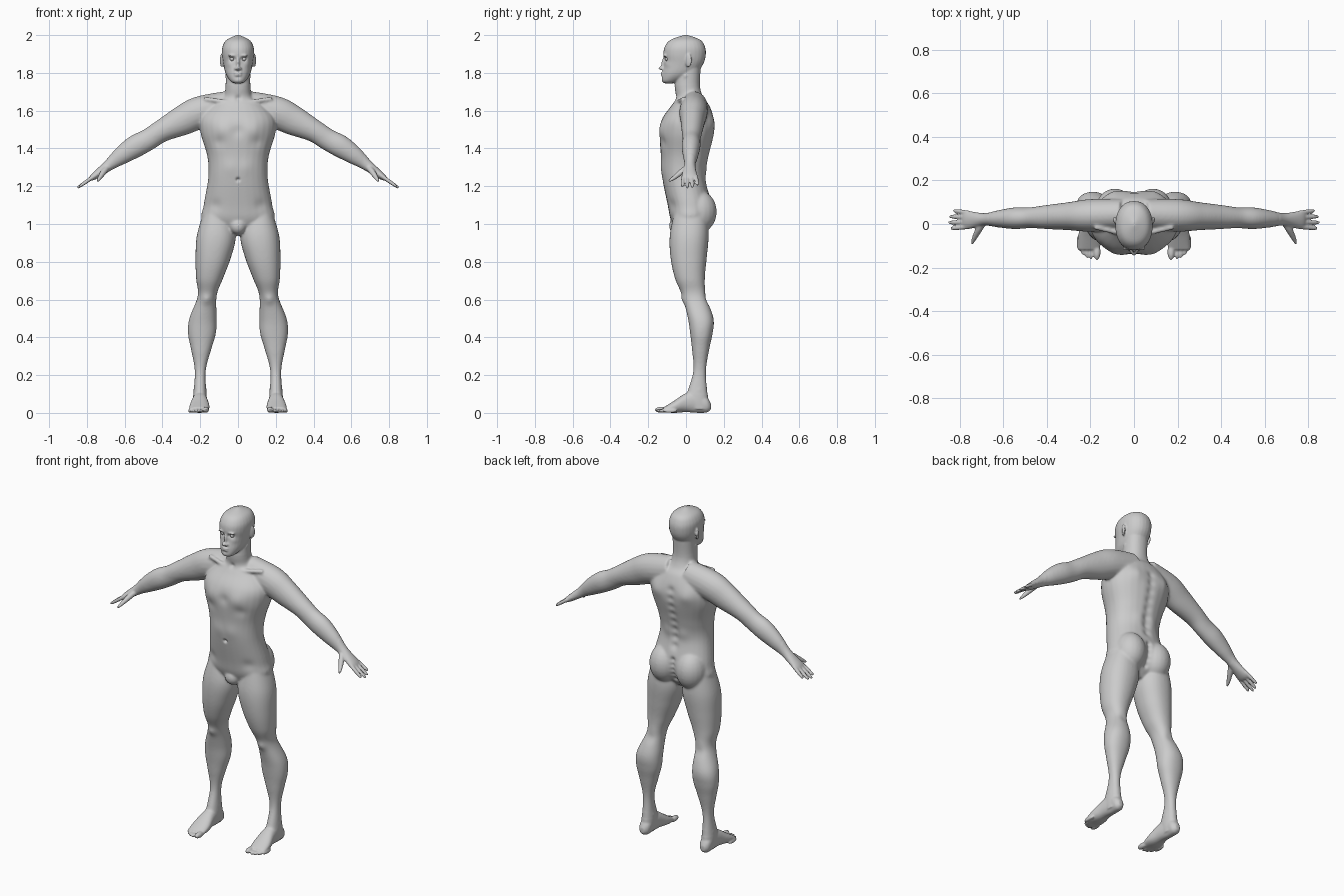
import bpy, bmesh, math
from mathutils import Vector, Matrix

if "Cube" in bpy.data.objects:
    bpy.data.objects.remove(bpy.data.objects["Cube"])

bm = bmesh.new()
X, Y, Z = Matrix.Identity(3)
BOTH = (1, -1)


def spline(rows, steps=6):
    """Catmull-Rom interpolation through rows of numbers."""
    out, last = [], len(rows) - 1
    for i in range(last):
        a, b, c, d = (rows[max(0, min(last, i + k))] for k in range(-1, 3))
        for s in range(steps):
            t = s / steps
            out.append([q + t / 2 * (r - p + t * (2 * p - 5 * q + 4 * r - w + t * (3 * (q - r) + w - p)))
                        for p, q, r, w in zip(a, b, c, d)])
    return out + [list(rows[-1])]


def loft(rings, power=2.2, n=28):
    """Closed skin over rings given as (centre, half axis u, half axis v)."""
    def f(v):
        return math.copysign(abs(v) ** (2 / power), v)
    angles = [k * math.tau / n for k in range(n)]
    loops = [[bm.verts.new(c + u * f(math.cos(a)) + v * f(math.sin(a))) for a in angles] for c, u, v in rings]
    for a, b in zip(loops, loops[1:]):
        for k in range(n):
            bm.faces.new((a[k], a[k - 1], b[k - 1], b[k]))
    bm.faces.new(loops[0])
    bm.faces.new(loops[-1][::-1])


def box_loft(rows, along, across, sides=BOTH):
    """Sections along one axis: position, x range, range on the other axis."""
    for s in sides:
        loft([(along * p + X * s * (a + b) / 2 + across * (c + d) / 2, X * (b - a) / 2, across * (d - c) / 2)
              for p, a, b, c, d in spline(rows)])


def stack(rows):
    """Centred horizontal sections: z, half width, front y, back y."""
    box_loft([(z, -w, w, a, b) for z, w, a, b in rows], Z, Y, (1,))


def tube(rows):
    """Mirrored limb along a path: x, y, z, thickness radius, y-wise radius."""
    rows = spline(rows)
    for s in BOTH:
        pts = [Vector((s * r[0], r[1], r[2])) for r in rows]
        rings = []
        for i, r in enumerate(rows):
            t = pts[min(i + 1, len(pts) - 1)] - pts[max(i - 1, 0)]
            u = t.cross(Y).normalized()
            rings.append((pts[i], u * r[3], u.cross(t).normalized() * r[4]))
        loft(rings, 2, 20)


def ball(x, y, z, rx, ry, rz, tilt=0):
    for s in BOTH if x else (1,):
        m = Matrix.Translation((s * x, y, z)) @ Matrix.Rotation(s * tilt, 4, 'Z') @ Matrix.Diagonal((rx, ry, rz, 1))
        bmesh.ops.create_uvsphere(bm, u_segments=20, v_segments=14, radius=1, matrix=m)


# torso and neck
stack([(.94, .04, -.04, .06), (1.02, .185, -.08, .12), (1.1, .182, -.097, .135), (1.25, .157, -.127, .104),
       (1.36, .163, -.133, .122), (1.48, .198, -.14, .15), (1.56, .197, -.125, .148), (1.63, .14, -.075, .122),
       (1.67, .079, -.054, .092), (1.73, .066, -.06, .074), (1.83, .065, -.05, .078)])
# head
stack([(1.745, .02, -.113, -.07), (1.757, .04, -.128, -.03), (1.795, .065, -.126, .05), (1.85, .078, -.116, .093),
       (1.9, .085, -.12, .105), (1.94, .082, -.112, .1), (1.975, .06, -.082, .076), (2, .008, -.012, .01)])
# nose, lips, brow, ears
ball(0, -.118, 1.846, .009, .013, .034)
ball(0, -.131, 1.825, .012, .015, .01)
ball(.012, -.123, 1.822, .009, .011, .008)
for z in (1.787, 1.799):
    ball(0, -.122, z, .023, .013, .006)
ball(.03, -.112, 1.891, .024, .011, .007)
ball(.086, .013, 1.866, .008, .02, .036, -.4)
# buttocks and pubic bulge
ball(.088, .07, 1.065, .088, .093, .112)
ball(0, -.05, .99, .045, .04, .045)

# legs
box_loft([(1.07, .05, .18, -.06, .11), (.94, .012, .218, -.086, .12), (.82, .038, .225, -.082, .11),
          (.71, .08, .222, -.058, .1), (.62, .113, .213, -.02, .107), (.5, .113, .258, .01, .146),
          (.42, .117, .265, .022, .141), (.34, .14, .25, .031, .124), (.22, .171, .229, .038, .106),
          (.08, .165, .238, 0, .117), (.02, .17, .236, .02, .125)], Z, Y)
# feet
box_loft([(.132, .19, .217, .018, .05), (.11, .171, .234, .002, .085), (.06, .167, .237, 0, .12),
          (0, .16, .244, .004, .105), (-.06, .151, .257, 0, .066), (-.118, .157, .256, .003, .03)], Y, Z)
# toes, shortening outwards
ball(.17, -.128, .0165, .0165, .038, .0165)
for k in range(4):
    ball(.197 + .0185 * k, -.125 + .0045 * k * k, .011, .011, .038, .011)
# ankle bones
ball(.201, .07, .12, .037, .017, .017)

# arms down to the palm, drifting forward with distance
tube([(x, .047 - .038 * x, z, r, ry) for x, z, r, ry in (
    (.05, 1.625, .08, .07), (.2, 1.591, .086, .075), (.295, 1.547, .079, .065), (.405, 1.492, .06, .055),
    (.475, 1.447, .058, .048), (.545, 1.41, .06, .05), (.62, 1.36, .048, .04), (.685, 1.31, .03, .029),
    (.76, 1.254, .019, .042), (.782, 1.238, .011, .038))])
# fingers
for i, length in enumerate((.083, .094, .089, .071)):
    tube([(.758 + length * k, -.013 + .0215 * i + (.006 * i - .008) * k, 1.256 - .7 * length * k, r, r)
          for k, r in ((0, .0105), (.6, .01), (.93, .0075), (1, .003))])
# thumbs
tube([(x, y, z, r, r) for x, y, z, r in (
    (.692, .005, 1.298, .015), (.71, -.022, 1.277, .016), (.735, -.07, 1.24, .0105), (.743, -.093, 1.226, .005))])
# collarbones and neck cords
for a, b in (((.02, -.052, 1.64), (.18, -.014, 1.662)), ((.014, -.05, 1.64), (.058, 0, 1.79))):
    tube([(*a, .012, .012), (*b, .012, .012)])

bmesh.ops.recalc_face_normals(bm, faces=bm.faces)
mesh = bpy.data.meshes.new("body")
bm.to_mesh(mesh)
bm.free()
body = bpy.data.objects.new("body", mesh)
bpy.context.collection.objects.link(body)
bpy.context.view_layer.objects.active = body
body.select_set(True)


def modify(kind, **settings):
    m = body.modifiers.new("step", kind)
    for k, v in settings.items():
        setattr(m, k, v)
    bpy.ops.object.modifier_apply(modifier=m.name)


# fuse all parts into one skin, blending large joints more than hands, feet and face
modify('REMESH', mode='VOXEL', voxel_size=.005)
soft = body.vertex_groups.new(name="soft")
soft.add([v.index for v in body.data.vertices if abs(v.co.x) < .67 and .1 < v.co.z < 1.73], 1, 'REPLACE')
modify('SMOOTH', factor=.5, iterations=3)
modify('SMOOTH', factor=.5, iterations=22, vertex_group="soft")

# sculpt strokes on the front and back: x, z, radius, push along y
front = [(.085, 1.5, .05, -.01), (.1, 1.435, .03, .006), (0, 1.49, .03, .006),     # chest
         (.04, 1.3, .04, -.004), (0, 1.235, .009, .016), (.12, 1.1, .03, .006),    # belly, navel, groin
         (.166, .6, .025, -.009), (0, 1.665, .014, .008),                          # knee, throat
         (.032, 1.874, .013, .012), (.015, 1.872, .007, .005),                     # eye sockets
         (.05, 1.845, .016, -.004), (0, 1.777, .008, .005)]                        # cheeks, chin
back = [(.1, 1.53, .045, .01), (.05, 1.28, .035, .006), (.165, .6, .03, -.006)]    # shoulder blades, loins, knee
back += [(0, 1.2 + .05 * k, .022, -.009) for k in range(8)]                        # spine
back += [(0, 1 + .03 * k, .016, -.014) for k in range(5)]                          # cleft
data = [(v, v.co.copy(), v.normal.y) for v in body.data.vertices]
for strokes, facing in ((front, -1), (back, 1)):
    for x, z, r, push in strokes:
        for v, co, ny in data:
            d = ((abs(co.x) - x) ** 2 + (co.z - z) ** 2) / r ** 2
            if d < 6 and ny * facing > 0:
                v.co.y += push * math.exp(-d) * min(1, 2 * ny * facing)
modify('SMOOTH', factor=.5, iterations=1)
body.vertex_groups.clear()
bpy.ops.object.shade_smooth()

# eyeballs
for s, side in ((1, "left"), (-1, "right")):
    bpy.ops.mesh.primitive_uv_sphere_add(segments=20, ring_count=12, radius=.0115, location=(s * .032, -.1, 1.874))
    bpy.context.object.name = side + "_eye"
    bpy.ops.object.shade_smooth()
